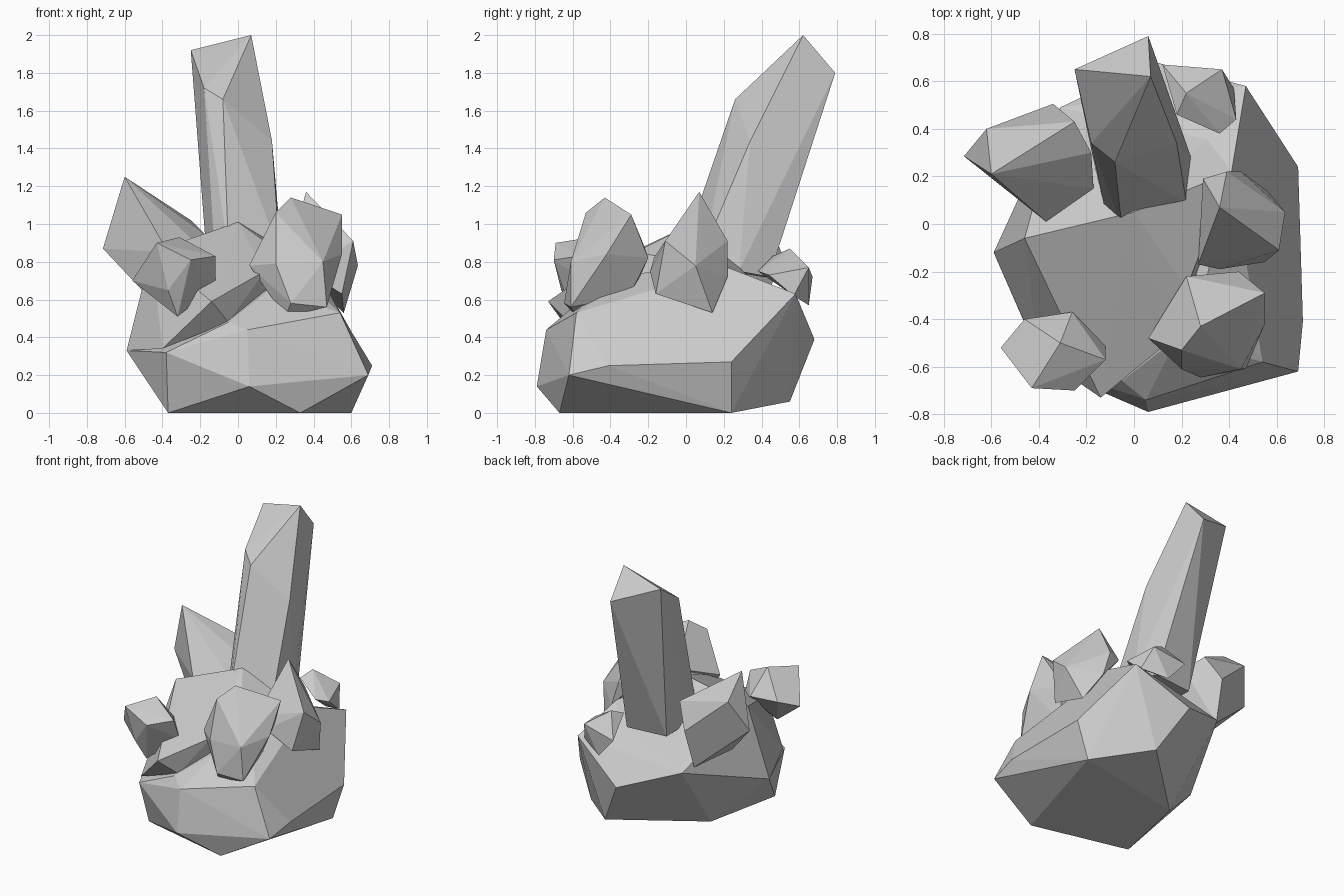
import bpy, bmesh


def faceted(name, pts):
    """Flat-faced convex stone wrapped around its corner points."""
    bm = bmesh.new()
    for p in pts:
        bm.verts.new(p)
    res = bmesh.ops.convex_hull(bm, input=bm.verts)
    junk = [v for v in res["geom_interior"] if isinstance(v, bmesh.types.BMVert)]
    bmesh.ops.delete(bm, geom=junk, context='VERTS')
    # merge nearly coplanar triangles into larger facets
    bmesh.ops.dissolve_limit(bm, angle_limit=0.06, verts=bm.verts, edges=bm.edges)
    bmesh.ops.recalc_face_normals(bm, faces=bm.faces)
    me = bpy.data.meshes.new(name)
    bm.to_mesh(me)
    bm.free()
    ob = bpy.data.objects.new(name, me)
    bpy.context.collection.objects.link(ob)
    return ob


# Wide lower rock
faceted("lower_rock", [
    (.06, -.79, .14), (.05, -.74, .44), (.69, -.62, .20), (.54, -.58, .53),
    (.71, -.41, .25), (.69, .24, .27), (.47, .58, .63), (.09, .68, .39),
    (-.31, .49, .53), (-.59, -.12, .33), (-.38, -.60, .32),
    (-.05, -.66, .48), (.18, -.48, .66), (.41, .22, .77), (.30, -.25, .74),
    (-.37, -.50, 0), (.33, -.67, 0), (.60, .24, 0), (.27, .55, .06), (-.25, .07, 0)])

# Upper rock with overhanging front ledge
faceted("upper_rock", [
    (0, .05, 1.01), (-.46, -.06, .85), (.22, -.27, .85), (.14, -.50, .75),
    (-.14, -.73, .59), (-.40, -.55, .34), (-.59, -.12, .33), (-.05, -.62, .48),
    (.41, .22, .77), (-.31, .49, .53), (.25, -.30, .60), (.35, .40, .65)])

# Tall leaning crystal
faceted("tall_crystal", [
    (.07, .62, 2), (-.25, .65, 1.92), (.06, .79, 1.80), (-.18, .34, 1.72),
    (-.08, .26, 1.66), (.18, .34, 1.44), (-.16, .22, .75), (-.12, .05, .80),
    (-.05, -.02, .85), (.22, .09, .85), (.24, .28, .75), (.17, .44, .72), (-.13, .41, .72)])

# Small crystals around the rock
faceted("back_left_crystal", [
    (-.60, .21, 1.25), (-.62, .40, 1.10), (-.715, .285, .87), (-.25, .43, 1.02),
    (-.34, .505, .85), (-.18, .30, .95), (-.17, .15, .85), (-.37, .01, .85),
    (-.36, .42, .56), (-.48, .15, .62)])
faceted("front_left_crystal", [
    (-.25, -.70, .81), (-.43, -.69, .90), (-.56, -.52, .70), (-.31, -.50, .93),
    (-.12, -.57, .83), (-.12, -.50, .67), (-.32, -.60, .51), (-.46, -.40, .75),
    (-.26, -.37, .75), (-.37, -.66, .65)])
faceted("front_right_crystal", [
    (.28, -.43, 1.14), (.55, -.29, 1.05), (.20, -.53, 1.06), (.06, -.48, .78),
    (.28, -.645, .58), (.20, -.61, .79), (.47, -.61, .56), (.55, -.42, .84),
    (.25, -.58, .51), (.44, -.20, .82), (.33, -.24, .73), (.22, -.22, .88),
    (.45, -.61, .80), (.40, -.30, .62)])
faceted("right_crystal", [
    (.36, .07, 1.17), (.61, -.11, .91), (.635, .05, .78), (.39, .22, .91),
    (.29, .19, .90), (.27, -.17, .82), (.36, -.19, .75), (.56, .14, .53),
    (.55, -.16, .63), (.45, .22, .72)])
faceted("back_right_crystal", [
    (.22, .55, .87), (.37, .65, .77), (.43, .44, .73), (.36, .38, .75),
    (.12, .67, .72), (.25, .65, .57), (.42, .57, .62), (.18, .46, .83)])
